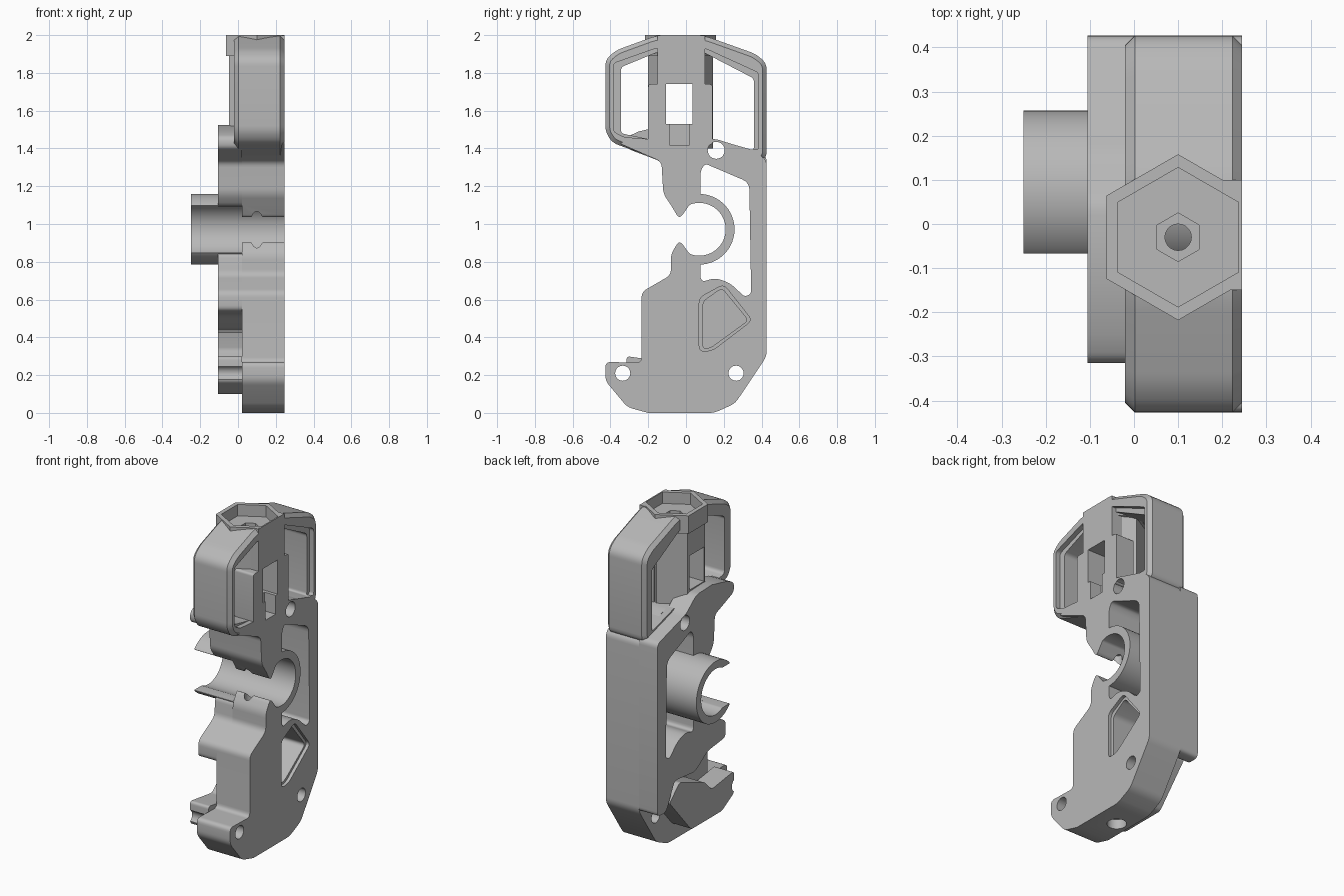
import bpy, bmesh
from math import sin, cos, radians, pi
from mathutils import Vector

old = bpy.data.objects.get("Cube")
if old:
    bpy.data.objects.remove(old, do_unlink=True)

grey = bpy.data.materials.new("mid grey")
grey.use_nodes = True
GREY = (0.48, 0.48, 0.48, 1)
grey.diffuse_color = GREY
grey.node_tree.nodes["Principled BSDF"].inputs["Base Color"].default_value = GREY

RIGHT = 0.245          # flat working face
AXIS = (0.1, -0.03)    # vertical bore
CLIP = (0.07, 0.972)   # centre of the clip ring in y, z


def arc(r, a0, a1, n=28):
    steps = [radians(a0 + (a1 - a0) * i / n) for i in range(n + 1)]
    return [(CLIP[0] + r * cos(a), CLIP[1] + r * sin(a)) for a in steps]


def rounded(pts, r):
    out = []
    for i, p in enumerate(pts):
        p = Vector(p)
        a, b = Vector(pts[i - 1]) - p, Vector(pts[(i + 1) % len(pts)]) - p
        if r == 0 or abs(a.angle(b) - pi) < 0.3:
            out.append(p)
            continue
        d = min(r, 0.45 * a.length, 0.45 * b.length)
        s, e = p + a.normalized() * d, p + b.normalized() * d
        for k in range(6):
            t = k / 5
            out.append(s * (1 - t) ** 2 + p * 2 * t * (1 - t) + e * t * t)
    return out


def solid(name, base, move):
    bm = bmesh.new()
    face = bm.faces.new([bm.verts.new(p) for p in base])
    res = bmesh.ops.extrude_face_region(bm, geom=[face])
    verts = [v for v in res["geom"] if isinstance(v, bmesh.types.BMVert)]
    bmesh.ops.translate(bm, verts=verts, vec=move)
    bmesh.ops.recalc_face_normals(bm, faces=bm.faces)
    mesh = bpy.data.meshes.new(name)
    bm.to_mesh(mesh)
    bm.free()
    mesh.materials.append(grey)
    ob = bpy.data.objects.new(name, mesh)
    bpy.context.collection.objects.link(ob)
    return ob


def prism(name, pts, x0, x1, r=0.02):
    return solid(name, [(x0, p[0], p[1]) for p in rounded(pts, r)], (x1 - x0, 0, 0))


def post(name, radius, z0, z1, sides):
    base = [(AXIS[0] + radius * sin(2 * pi * i / sides),
             AXIS[1] + radius * cos(2 * pi * i / sides), z0) for i in range(sides)]
    return solid(name, base, (0, 0, z1 - z0))


def pin(y, z, r):
    ring = [(y + r * cos(i * pi / 14), z + r * sin(i * pi / 14)) for i in range(28)]
    return prism("pin_cutter", ring, -0.4, 0.4, 0)


def box(y0, y1, z0, z1, x0=-0.4, x1=0.4):
    return prism("box_cutter", [(y0, z0), (y1, z0), (y1, z1), (y0, z1)], x0, x1, 0)


def apply_modifiers(ob):
    dg = bpy.context.evaluated_depsgraph_get()
    mesh = bpy.data.meshes.new_from_object(ob.evaluated_get(dg))
    ob.modifiers.clear()
    ob.data = mesh


def cut(ob, cutters):
    for c in cutters:
        m = ob.modifiers.new("cut", "BOOLEAN")
        m.operation, m.solver, m.object = "DIFFERENCE", "EXACT", c
    apply_modifiers(ob)


def chamfer(ob, width):
    m = ob.modifiers.new("chamfer", "BEVEL")
    m.width, m.segments, m.limit_method, m.angle_limit = width, 1, "ANGLE", radians(60)
    apply_modifiers(ob)


# main plate with the foot and the two jaws
plate = prism("main_plate", [
    (-0.427, 0.27), (-0.427, 0.17), (-0.31, 0.03), (-0.2, 0), (0.15, 0), (0.26, 0.05),
    (0.427, 0.3), (0.427, 1.34), (0.36, 1.385), (0.16, 1.45), (-0.2, 1.45), (-0.36, 1.43),
    (-0.13, 1.33), (-0.12, 1.16), (-0.08, 1.1), (-0.035, 1.025)]
    + arc(0.14, 111, -111) + [
    (-0.035, 0.915), (-0.08, 0.84), (-0.08, 0.73), (-0.235, 0.64), (-0.235, 0.265)],
    0.02, RIGHT, 0.03)

# inner layer behind the plate
layer = prism("inner_layer", [
    (0.427, 1.36), (0.15, 1.44), (0.05, 1.52), (-0.1, 1.525), (-0.25, 1.49), (-0.315, 1.46),
    (-0.315, 1.4), (-0.13, 1.33), (-0.12, 1.16), (-0.07, 1.09)]
    + arc(0.14, 118, -118) + [
    (-0.07, 0.85), (-0.08, 0.73), (-0.235, 0.64), (-0.235, 0.54), (-0.06, 0.52),
    (0.06, 0.44), (0.26, 0.46), (0.34, 0.3), (0.427, 0.3)],
    -0.105, 0.021, 0.03)

# lower diagonal block
block = prism("lower_block", [
    (-0.315, 0.3), (-0.315, 0.165), (-0.2, 0.1), (0.1, 0.1), (0.31, 0.34),
    (0.21, 0.43), (-0.03, 0.34), (-0.1, 0.27)], -0.105, 0.021)

# open ring clip that sticks out on the inner side
clip = prism("ring_clip", arc(0.187, 139, -139, 40) + arc(0.14, -118, 118, 40), -0.25, RIGHT, 0.01)

# top frame
frame = prism("top_frame", [
    (-0.427, 1.49), (-0.39, 1.43), (-0.13, 1.335), (0.427, 1.335), (0.427, 1.85),
    (0.37, 1.9), (0.09, 2), (-0.15, 2), (-0.37, 1.92), (-0.427, 1.87)], -0.02, RIGHT, 0.05)
chamfer(frame, 0.022)
cavity = prism("frame_cavity", [
    (-0.345, 1.48), (-0.2, 1.45), (0.15, 1.45), (0.36, 1.39), (0.36, 1.77),
    (0.09, 1.91), (-0.15, 1.91), (-0.345, 1.83)], -0.4, 0.4)
# wider shallow recess around the window openings
recess = prism("window_recess", [
    (-0.385, 1.49), (-0.33, 1.46), (-0.2, 1.45), (0.15, 1.45), (0.385, 1.39), (0.385, 1.8),
    (0.1, 1.93), (-0.16, 1.93), (-0.385, 1.85)], 0.215, 0.4)

# centre column, its face plates and the hexagonal collar
column = post("column", 0.172, 1.4, 1.96, 6)
face_low = prism("column_face", [(-0.2, 1.42), (0.14, 1.42), (0.14, 1.74), (-0.2, 1.74)], 0.12, RIGHT, 0.015)
face_high = prism("column_strip", [(-0.15, 1.7), (0.1, 1.7), (0.1, 1.999), (-0.15, 1.999)], 0.12, RIGHT, 0)
collar = post("collar", 0.188, 1.89, 2.0, 6)

# cutters
trim = box(-1, 1, -1, 3, RIGHT, 0.6)
bore = post("bore_cutter", 0.03, -0.1, 2.1, 20)
counterbore = post("counterbore_cutter", 0.055, -0.1, 0.06, 24)
cup = post("cup_cutter", 0.158, 1.93, 2.1, 6)
socket = post("socket_cutter", 0.055, 1.86, 2.1, 6)
slot = box(-0.105, 0.035, 1.53, 1.74)
step = box(-0.085, 0.015, 1.415, 1.54, 0.17, 0.4)
pins = [pin(-0.335, 0.21, 0.04), pin(0.265, 0.21, 0.04), pin(0.16, 1.39, 0.045)]
window = prism("window_cutter", [
    (0.077, 1.28), (0.1, 1.32), (0.335, 1.22), (0.345, 0.63), (0.31, 0.615), (0.23, 0.69),
    (0.15, 0.715), (0.077, 0.69)], -0.4, 0.4, 0.04)
pocket = prism("pocket_cutter", [
    (0.09, 0.34), (0.13, 0.345), (0.33, 0.49), (0.19, 0.66), (0.09, 0.59)], 0.035, 0.4, 0.025)
pocket_rim = prism("pocket_rim_cutter", [
    (0.07, 0.325), (0.14, 0.33), (0.35, 0.49), (0.2, 0.68), (0.07, 0.61)], 0.225, 0.4, 0.03)

cut(plate, [window, pocket, pocket_rim, bore, counterbore, step] + pins)
cut(layer, [window, pins[2]])
cut(block, pins[:2])
cut(frame, [cavity, recess, cup, socket, bore, step, pins[2]])
for part in (column, face_low, face_high, collar):
    cut(part, [trim, cup, socket, bore, slot, step])

cutters = [trim, bore, counterbore, cup, socket, slot, step, window, pocket, pocket_rim,
           cavity, recess] + pins
for c in cutters:
    bpy.data.objects.remove(c, do_unlink=True)

# smooth the rounded walls, keep the edges sharp
bpy.ops.object.select_all(action="DESELECT")
for part in (plate, layer, block, clip, frame, column, face_low, face_high, collar):
    part.select_set(True)
    bpy.context.view_layer.objects.active = part
bpy.ops.object.shade_smooth_by_angle(angle=radians(30))
